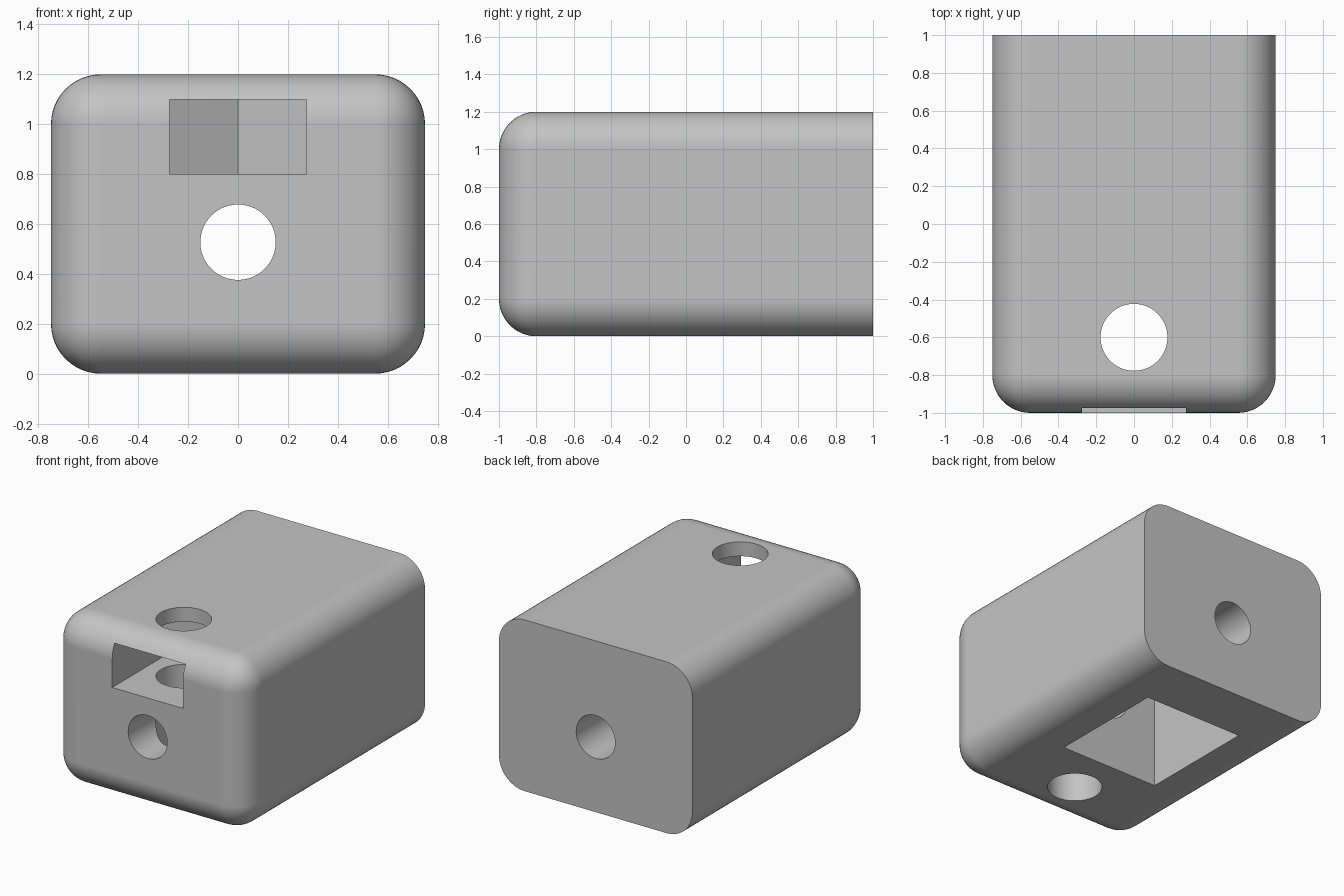
import bpy
import bmesh
import math
from mathutils import Matrix, Vector

if "Cube" in bpy.data.objects:
    bpy.data.objects.remove(bpy.data.objects["Cube"], do_unlink=True)

WIDTH, LENGTH, HEIGHT, ROUND = 1.5, 2.0, 1.2, 0.2
SCREW_Y, ROD_Z = -0.6, 0.527


def grey_material():
    mat = bpy.data.materials.new("light_grey")
    mat.use_nodes = True
    colour = (0.55, 0.55, 0.55, 1)
    mat.diffuse_color = colour
    for node in mat.node_tree.nodes:
        if node.type == 'BSDF_PRINCIPLED':
            node.inputs["Base Color"].default_value = colour
    return mat


def add_object(name, bm):
    bmesh.ops.recalc_face_normals(bm, faces=bm.faces)
    mesh = bpy.data.meshes.new(name)
    bm.to_mesh(mesh)
    bm.free()
    obj = bpy.data.objects.new(name, mesh)
    bpy.context.collection.objects.link(obj)
    return obj


def box(low, high):
    bm = bmesh.new()
    low, high = Vector(low), Vector(high)
    size = Matrix.Diagonal((*(high - low), 1))
    bmesh.ops.create_cube(bm, size=1, matrix=Matrix.Translation((low + high) / 2) @ size)
    return bm


def cylinder(radius, depth, centre, turn=0):
    bm = bmesh.new()
    place = Matrix.Translation(centre) @ Matrix.Rotation(turn, 4, 'X')
    bmesh.ops.create_cone(bm, cap_ends=True, segments=96, radius1=radius,
                          radius2=radius, depth=depth, matrix=place)
    return bm


def prism(outline, bottom, top):
    bm = bmesh.new()
    face = bm.faces.new([bm.verts.new((x, y, bottom)) for x, y in outline])
    moved = bmesh.ops.extrude_face_region(bm, geom=[face])["geom"]
    bmesh.ops.translate(bm, vec=(0, 0, top - bottom),
                        verts=[v for v in moved if isinstance(v, bmesh.types.BMVert)])
    return bm


# Block, rounded everywhere except around the flat back
bm = box((-WIDTH / 2, -LENGTH / 2, 0), (WIDTH / 2, LENGTH / 2, HEIGHT))
soft = [e for e in bm.edges if any(v.co.y < 0 for v in e.verts)]
bmesh.ops.bevel(bm, geom=soft, offset=ROUND, offset_type='OFFSET',
                segments=12, profile=0.5, affect='EDGES')
body = add_object("rounded_block", bm)
body.data.materials.append(grey_material())

# Nut slot: straight sides from the front, ending in half a hexagon
half = 0.275
corner = half / math.cos(math.pi / 6)
slot = [(-half, -1.2), (half, -1.2), (half, SCREW_Y + corner / 2),
        (0, SCREW_Y + corner), (-half, SCREW_Y + corner / 2)]

cutters = [
    add_object("underside_pocket_cutter", box((-0.385, -0.25, -0.2), (0.385, 0.6, 0.95))),
    add_object("rod_hole_cutter", cylinder(0.151, 3, (0, 0, ROD_Z), math.pi / 2)),
    add_object("nut_slot_cutter", prism(slot, 0.8, 1.1)),
    add_object("screw_hole_cutter", cylinder(0.177, 3, (0, SCREW_Y, HEIGHT / 2))),
]

# Cut the openings one after another
bpy.ops.object.select_all(action='DESELECT')
bpy.context.view_layer.objects.active = body
body.select_set(True)
for cutter in cutters:
    cutter.hide_render = True
    cut = body.modifiers.new(cutter.name, 'BOOLEAN')
    cut.operation = 'DIFFERENCE'
    cut.solver = 'EXACT'
    cut.object = cutter
    bpy.ops.object.modifier_apply(modifier=cut.name)
    bpy.data.objects.remove(cutter, do_unlink=True)

# Smooth rounding with flat sides kept flat
bpy.ops.object.shade_smooth_by_angle(angle=math.radians(30))
weighted = body.modifiers.new("flat_sides", 'WEIGHTED_NORMAL')
weighted.keep_sharp = True
